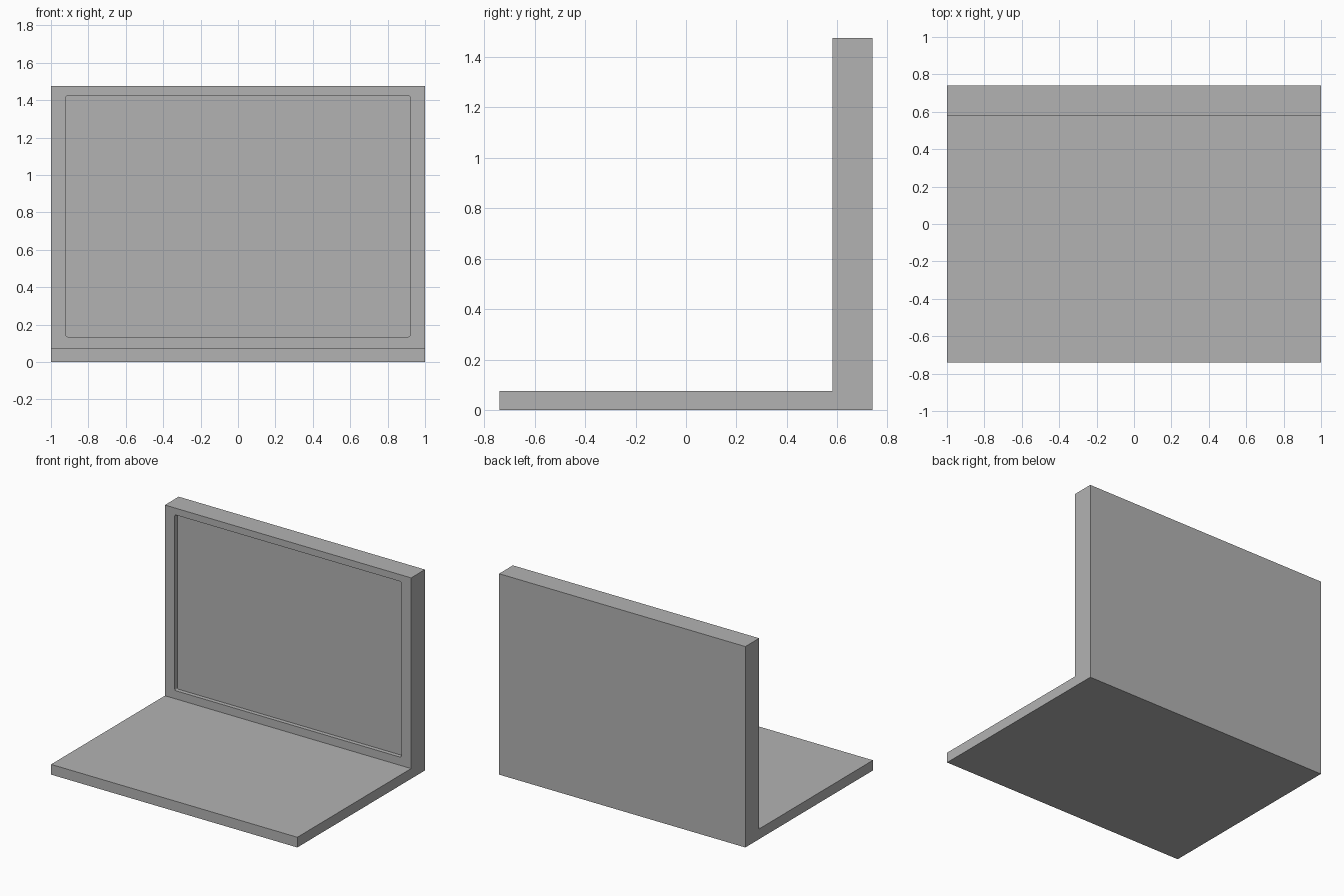
import bpy, bmesh

cube = bpy.data.objects.get("Cube")
if cube:
    bpy.data.objects.remove(cube, do_unlink=True)

grey = bpy.data.materials.new("plain grey")
grey.use_nodes = True
color = (0.45, 0.45, 0.45, 1)
grey.diffuse_color = color
grey.node_tree.nodes["Principled BSDF"].inputs["Base Color"].default_value = color

HALF_WIDTH = 1.0
HALF_DEPTH = 0.74
WALL_FRONT = 0.58
BASE_TOP = 0.075
HEIGHT = 1.475
RECESS_DEPTH = 0.03


def extruded(name, outline, offset):
    """Solid made by sweeping a closed outline along an offset."""
    bm = bmesh.new()
    face = bm.faces.new([bm.verts.new(p) for p in outline])
    swept = bmesh.ops.extrude_face_region(bm, geom=[face], use_keep_orig=True)
    moved = [v for v in swept["geom"] if isinstance(v, bmesh.types.BMVert)]
    bmesh.ops.translate(bm, verts=moved, vec=offset)
    bmesh.ops.recalc_face_normals(bm, faces=bm.faces)
    mesh = bpy.data.meshes.new(name)
    bm.to_mesh(mesh)
    bm.free()
    mesh.materials.append(grey)
    obj = bpy.data.objects.new(name, mesh)
    bpy.context.collection.objects.link(obj)
    return obj


# L-shaped body: flat base with a thick upright back
profile = [(-HALF_DEPTH, 0), (HALF_DEPTH, 0), (HALF_DEPTH, HEIGHT),
           (WALL_FRONT, HEIGHT), (WALL_FRONT, BASE_TOP), (-HALF_DEPTH, BASE_TOP)]
body = extruded("base_and_back_panel", [(-HALF_WIDTH, y, z) for y, z in profile],
                (2 * HALF_WIDTH, 0, 0))

# Shallow panel recess with slightly rounded corners
left, low, high = 0.92, 0.135, 1.425
front = WALL_FRONT - 0.05
cutter = extruded("recess_cutter",
                  [(-left, front, low), (left, front, low),
                   (left, front, high), (-left, front, high)],
                  (0, 0.05 + RECESS_DEPTH, 0))
bm = bmesh.new()
bm.from_mesh(cutter.data)
corners = [e for e in bm.edges
           if abs(e.verts[0].co.y - e.verts[1].co.y) > 0.01]
bmesh.ops.bevel(bm, geom=corners, offset=0.01, segments=4, profile=0.5,
                affect="EDGES")
bm.to_mesh(cutter.data)
bm.free()
cutter.hide_render = True
cutter.hide_viewport = True

cut = body.modifiers.new("panel recess", "BOOLEAN")
cut.operation = "DIFFERENCE"
cut.solver = "EXACT"
cut.object = cutter

# Bake the recess, then discard the cutter
bpy.context.view_layer.update()
evaluated = body.evaluated_get(bpy.context.evaluated_depsgraph_get())
finished = bpy.data.meshes.new_from_object(evaluated)
body.modifiers.clear()
body.data = finished
bpy.data.objects.remove(cutter, do_unlink=True)
